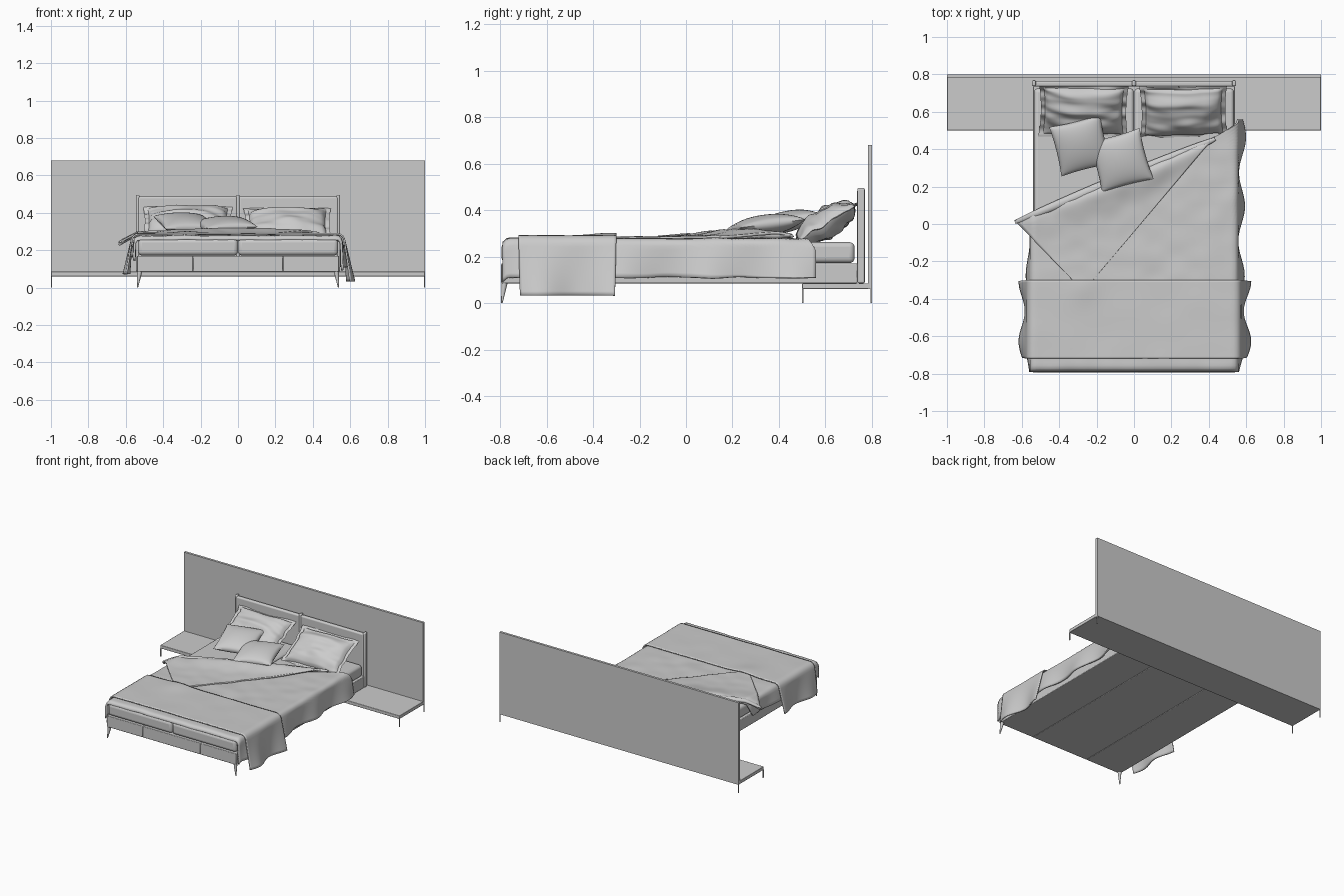
import bpy, bmesh, math
from math import sin, cos, pi, exp, radians
from mathutils import Vector, noise

if "Cube" in bpy.data.objects:
    bpy.data.objects.remove(bpy.data.objects["Cube"])


def finish(name, bm):
    me = bpy.data.meshes.new(name)
    bm.to_mesh(me)
    bm.free()
    ob = bpy.data.objects.new(name, me)
    bpy.context.collection.objects.link(ob)
    bpy.context.view_layer.objects.active = ob
    bpy.ops.object.select_all(action='DESELECT')
    ob.select_set(True)
    return ob


def box(name, x, y, z, bevel=0.0, segs=4):
    bm = bmesh.new()
    bmesh.ops.create_cube(bm, size=1)
    for v in bm.verts:
        v.co = Vector([(a + b) / 2 + c * (b - a) for (a, b), c in zip((x, y, z), v.co)])
    ob = finish(name, bm)
    if bevel:
        m = ob.modifiers.new("bevel", 'BEVEL')
        m.width, m.segments = bevel, segs
        bpy.ops.object.shade_smooth_by_angle(angle=radians(40))
    return ob


def surface(bm, fn, nu, nv, flip=False):
    g = [[bm.verts.new(fn(i / nu, j / nv)) for j in range(nv + 1)] for i in range(nu + 1)]
    for i in range(nu):
        for j in range(nv):
            f = [g[i][j], g[i + 1][j], g[i + 1][j + 1], g[i][j + 1]]
            bm.faces.new(f[::-1] if flip else f)


def cloth(name, fn, nu, nv, thick):
    bm = bmesh.new()
    surface(bm, fn, nu, nv)
    bmesh.ops.remove_doubles(bm, verts=bm.verts, dist=1e-5)
    ob = finish(name, bm)
    m = ob.modifiers.new("thickness", 'SOLIDIFY')
    m.thickness, m.offset = thick, -1
    bpy.ops.object.shade_smooth_by_angle(angle=radians(50))
    return ob


def drape(s, y, edge, r, top, lean):
    """Bend flat coordinate s over the bed side; returns a point and the hang length."""
    sg, a = (1 if s > 0 else -1), abs(s)
    if a < edge:
        return Vector((s, y, top)), 0
    t = min((a - edge) / r, lean)
    hang = max(a - edge - r * lean, 0)
    x = edge + r * sin(t) + hang * cos(lean)
    return Vector((sg * x, y, top - r * (1 - cos(t)) - hang * sin(lean))), hang


def wrinkle(p, f, amp):
    return amp * noise.noise(Vector((p[0] * f, p[1] * f, 3.1)))


def pillow(name, w, d, thick, loc, rot, flange=0.0, crease=0.0, n=32):
    def side(sg):
        def fn(u, v):
            a, b = 2 * u - 1, 2 * v - 1
            k = 1 - flange
            p = max(1 - (a / k) ** 2, 0) * max(1 - (b / k) ** 2, 0)
            x = a * w / 2 * (1 - 0.05 * (1 - b * b))
            y = b * d / 2 * (1 - 0.05 * (1 - a * a))
            z = sg * thick / 2 * p ** 0.45
            z += crease * noise.noise(Vector((x * 7 + loc[0] * 9, y * 22, 1.0)))
            return Vector((x, y, z))
        return fn
    bm = bmesh.new()
    surface(bm, side(1), n, n)
    surface(bm, side(-1), n, n, True)
    bmesh.ops.remove_doubles(bm, verts=bm.verts, dist=1e-5)
    ob = finish(name, bm)
    ob.location = loc
    ob.rotation_euler = [radians(a) for a in rot]
    bpy.ops.object.shade_smooth_by_angle(angle=radians(60))
    return ob


# Wall panel and low shelf with rod legs
box("wall_panel", (-1, 1), (0.782, 0.80), (0.06, 0.68))
box("shelf", (-1, 1), (0.50, 0.80), (0.06, 0.085), 0.003, 2)
for x in (-0.997, 0.997):
    for y in (0.503, 0.797):
        box("shelf_leg", (x - 0.003, x + 0.003), (y - 0.003, y + 0.003), (0, 0.06))

# Bed base in three sections, split mattress
for a, b in ((-0.54, -0.24), (-0.24, 0.24), (0.24, 0.54)):
    box("bed_base", (a, b), (-0.795, 0.737), (0.085, 0.17), 0.004, 2)
for a, b in ((-0.535, 0), (0, 0.535)):
    box("mattress", (a, b), (-0.793, 0.725), (0.172, 0.262), 0.022)

# Headboard cushions and edge posts
for a, b in ((-0.535, -0.005), (0.005, 0.535)):
    box("headboard_cushion", (a, b), (0.735, 0.765), (0.085, 0.487), 0.01)
for x in (-0.535, 0, 0.535):
    box("headboard_post", (x - 0.01, x + 0.01), (0.737, 0.769), (0.085, 0.495), 0.007)

# Tapered front legs
for sg in (-1, 1):
    bm = bmesh.new()
    bmesh.ops.create_cone(bm, cap_ends=True, segments=12, radius1=0.003, radius2=0.014, depth=0.09)
    for v in bm.verts:
        low = 0.012 if v.co.z < 0 else 0
        v.co += Vector((sg * (0.525 + low), -0.78 - low, 0.045))
    finish("front_leg", bm)
    bpy.ops.object.shade_smooth_by_angle(angle=radians(40))


# Duvet: short hang on the left, long on the right, cut back to the diagonal fold
def duvet(u, v):
    y = -0.79 + 1.35 * v
    if y < 0.02:
        left = -0.66
    elif y < 0.46:
        left = -0.64 + (y - 0.02) / 0.44 * 1.06
    else:
        left = 0.42 + (y - 0.46) * 1.8
    s = left + (0.715 - left) * u
    p, h = drape(s, y, 0.528, 0.03, 0.279, 1.45)
    p.x += (h * 0.12 * sin(y * 17) + h * 0.1 * max(y, 0)) * (1 if s > 0 else -1)
    p.z += wrinkle((s, y), 9, 0.005) - 0.02 * max(0, (-0.76 - y) / 0.03) ** 2
    return p


cloth("duvet", duvet, 70, 80, 0.012)

# Turned-back duvet corner, puffed along the fold
A, B, C = Vector((-0.64, 0.02)), Vector((0.43, 0.465)), Vector((-0.27, -0.36))


def flap(u, v):
    t = v ** 1.4
    q = B.lerp(A, u).lerp(C, t)
    k = t / 0.09
    z = 0.287 + 0.032 * k * exp(1 - k) * sin(pi * min(1, 0.12 + u)) ** 0.5 if u < 0.85 else \
        0.287 + 0.032 * k * exp(1 - k) * 0.4
    z += wrinkle(q, 10, 0.004) - 0.55 * max(0, -0.54 - q.x)
    return Vector((q.x, q.y, z))


cloth("duvet_fold", flap, 60, 50, 0.012)


# Puffy rolled ridge of the fold
def ridge(u, v):
    q = B.lerp(A, u)
    r = 0.006 + 0.014 * sin(pi * u) ** 0.5 if 0 < u < 1 else 0.006
    a = 2 * pi * v
    n = Vector((0.38, -0.92))
    z = 0.288 - 0.45 * max(0, -0.54 - q.x) + wrinkle(q, 12, 0.005)
    q = q + n * (0.012 + 1.4 * r * cos(a))
    return Vector((q.x, q.y, z + r * sin(a)))


bm = bmesh.new()
surface(bm, ridge, 50, 16)
bmesh.ops.remove_doubles(bm, verts=bm.verts, dist=1e-5)
bmesh.ops.holes_fill(bm, edges=bm.edges, sides=0)
bmesh.ops.recalc_face_normals(bm, faces=bm.faces)
finish("fold_ridge", bm)
bpy.ops.object.shade_smooth_by_angle(angle=radians(60))


# Throw across the foot of the bed
def throw(u, v):
    s = -0.775 + 1.59 * u
    y = -0.72 + 0.42 * v
    p, h = drape(s, y, 0.53, 0.044, 0.291, 1.42)
    p.x += h * 0.09 * sin(y * 19 + 1) * (1 if s > 0 else -1)
    p.y += h * 0.05 * (0.5 - v)
    p.z += 0.011 * exp(-((s + 0.27) ** 2 + (y + 0.33) ** 2) / 0.008) + wrinkle((s, y), 6, 0.002)
    return p


cloth("throw_blanket", throw, 90, 36, 0.009)

# Large pillows leaning on the headboard, small cushions in front
pillow("pillow_left", 0.48, 0.325, 0.125, (-0.27, 0.605, 0.345), (32, 0, -1), 0.1, 0.016, 40)
pillow("pillow_right", 0.47, 0.325, 0.125, (0.265, 0.60, 0.342), (31, 0, 1), 0.1, 0.016, 40)
pillow("cushion_back", 0.28, 0.28, 0.09, (-0.285, 0.42, 0.347), (14, 0, 14))
pillow("cushion_front", 0.285, 0.285, 0.09, (-0.07, 0.34, 0.335), (7, -3, 15))
